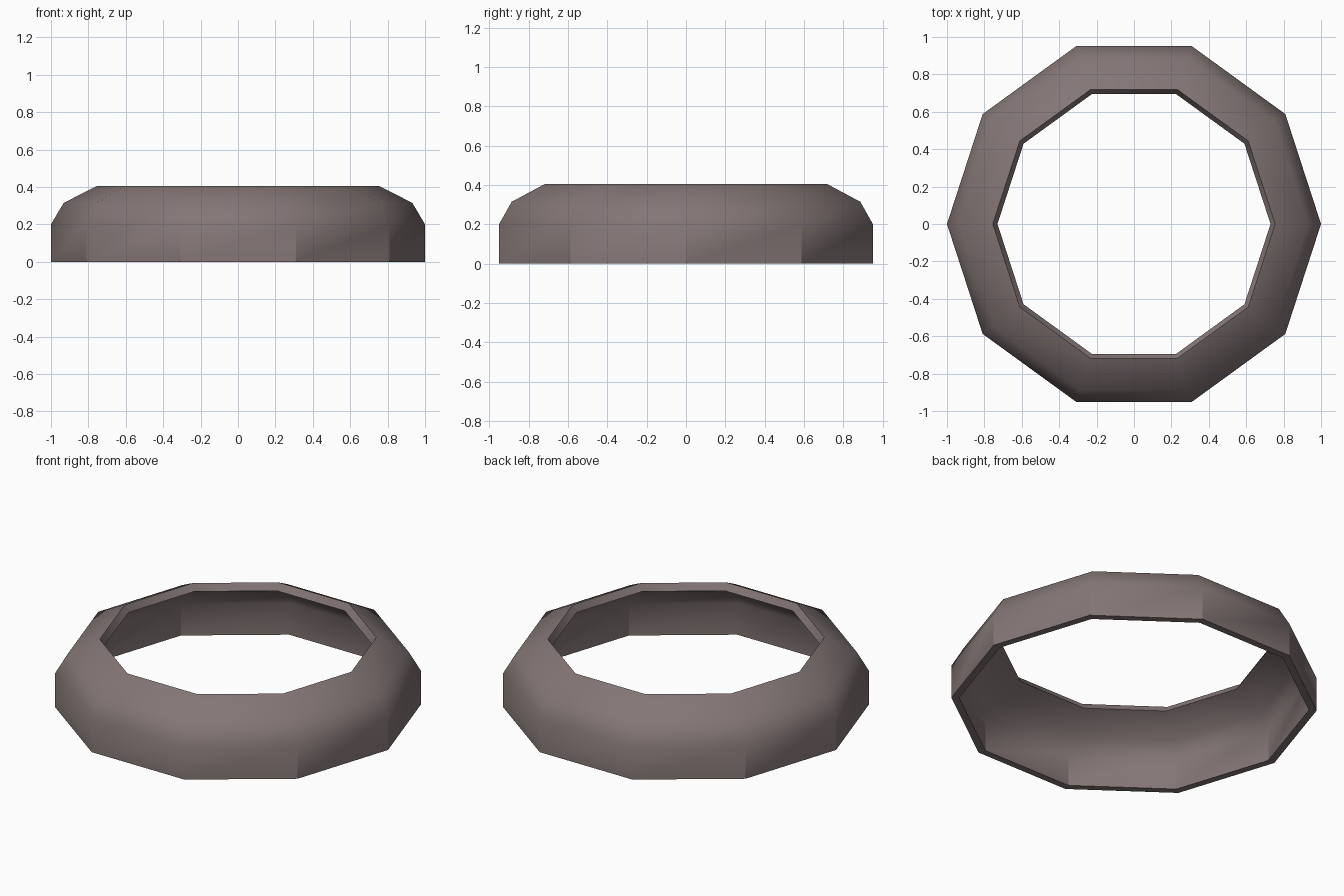
import bpy, bmesh, math

if "Cube" in bpy.data.objects:
    bpy.data.objects.remove(bpy.data.objects["Cube"])

SIDES = 10

# Closed cross-section (radius, height): outer skin going up, inner skin going down
profile = [(1.0, 0.0), (1.0, 0.2), (0.932, 0.315), (0.755, 0.405),
           (0.730, 0.365), (0.902, 0.279), (0.957, 0.190), (0.957, 0.0)]

# Ring: sweep the cross-section around z in flat decagon steps
bm = bmesh.new()
rings = []
for i in range(SIDES):
    a = 2 * math.pi * i / SIDES
    rings.append([bm.verts.new((r * math.cos(a), r * math.sin(a), z)) for r, z in profile])
n = len(profile)
for i in range(SIDES):
    here, after = rings[i], rings[(i + 1) % SIDES]
    for j in range(n):
        k = (j + 1) % n
        bm.faces.new((here[j], after[j], after[k], here[k]))
bmesh.ops.recalc_face_normals(bm, faces=bm.faces)
mesh = bpy.data.meshes.new("ring_shell")
bm.to_mesh(mesh)
bm.free()
ring = bpy.data.objects.new("ring_shell", mesh)
bpy.context.collection.objects.link(ring)

# Dull brown-grey colour
mat = bpy.data.materials.new("brown_grey")
mat.diffuse_color = (0.23, 0.18, 0.18, 1)
mat.use_nodes = True
mat.node_tree.nodes["Principled BSDF"].inputs["Base Color"].default_value = mat.diffuse_color
mesh.materials.append(mat)

# Rounded shoulder stays smooth, wall corners stay sharp
bpy.context.view_layer.objects.active = ring
ring.select_set(True)
bpy.ops.object.shade_smooth_by_angle(angle=math.radians(33))
